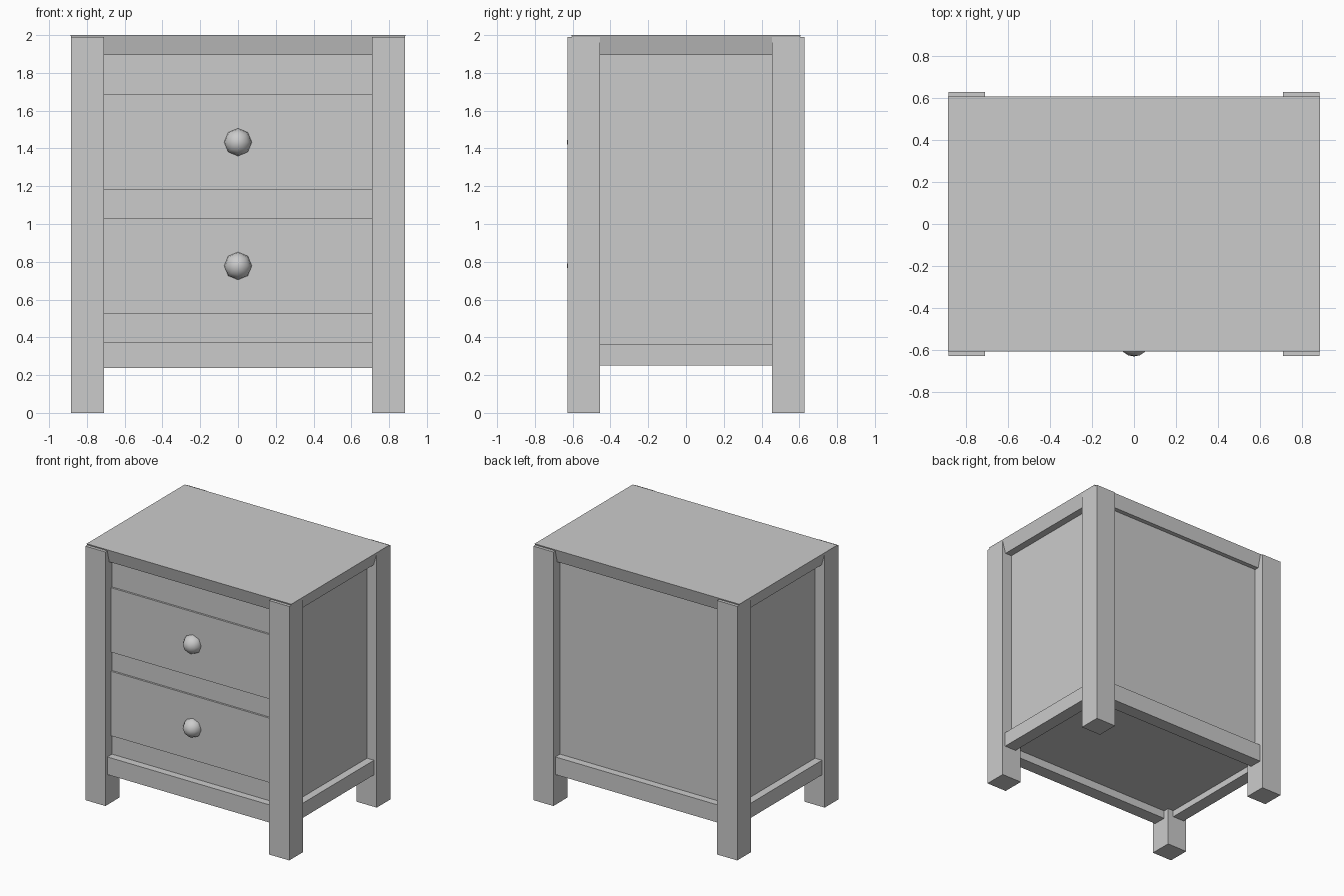
import bpy, bmesh, math

if "Cube" in bpy.data.objects:
    bpy.data.objects.remove(bpy.data.objects["Cube"])


def box(name, x, y, z, taper=(0, 0)):
    """Box from (min, max) ranges; taper pulls the bottom face inwards in x and y."""
    bm = bmesh.new()
    bmesh.ops.create_cube(bm, size=1)
    cx, cy = sum(x) / 2, sum(y) / 2
    for v in bm.verts:
        low = v.co.z < 0
        hx = (x[1] - x[0]) / 2 - (taper[0] if low else 0)
        hy = (y[1] - y[0]) / 2 - (taper[1] if low else 0)
        v.co = (cx + math.copysign(hx, v.co.x),
                cy + math.copysign(hy, v.co.y),
                z[0] if low else z[1])
    me = bpy.data.meshes.new(name)
    bm.to_mesh(me)
    bm.free()
    ob = bpy.data.objects.new(name, me)
    bpy.context.collection.objects.link(ob)
    return ob


def span(a, b, side):
    return tuple(sorted((a * side, b * side)))


# Cabinet body
box("cabinet_body", (-0.80, 0.80), (-0.545, 0.545), (0.30, 1.92))

# Top slab with edges sloping inwards underneath
box("top_slab", (-0.887, 0.887), (-0.607, 0.607), (1.895, 2.0), (0.03, 0.027))

# Corner legs
for sx, nx in ((-1, "left"), (1, "right")):
    for sy, ny in ((-1, "front"), (1, "back")):
        box(f"{ny}_{nx}_leg", span(0.71, 0.884, sx), span(0.455, 0.628, sy), (0, 1.99))

# Lower rails between the legs
for s, nx, ny in ((-1, "left", "front"), (1, "right", "back")):
    box(f"{ny}_rail", (-0.72, 0.72), span(0.50, 0.603, s), (0.237, 0.375))
    box(f"{nx}_rail", span(0.76, 0.86, s), (-0.465, 0.465), (0.25, 0.365))

# Drawer fronts and knobs
for name, z0 in (("lower", 0.525), ("upper", 1.18)):
    box(f"{name}_drawer_front", (-0.712, 0.712), (-0.56, -0.50), (z0, z0 + 0.505))
    bpy.ops.mesh.primitive_uv_sphere_add(
        segments=8, ring_count=8, radius=0.074,
        location=(0, -0.557, z0 + 0.253), rotation=(math.pi / 2, 0, 0))
    bpy.context.object.name = f"{name}_knob"
    bpy.ops.object.shade_smooth()
